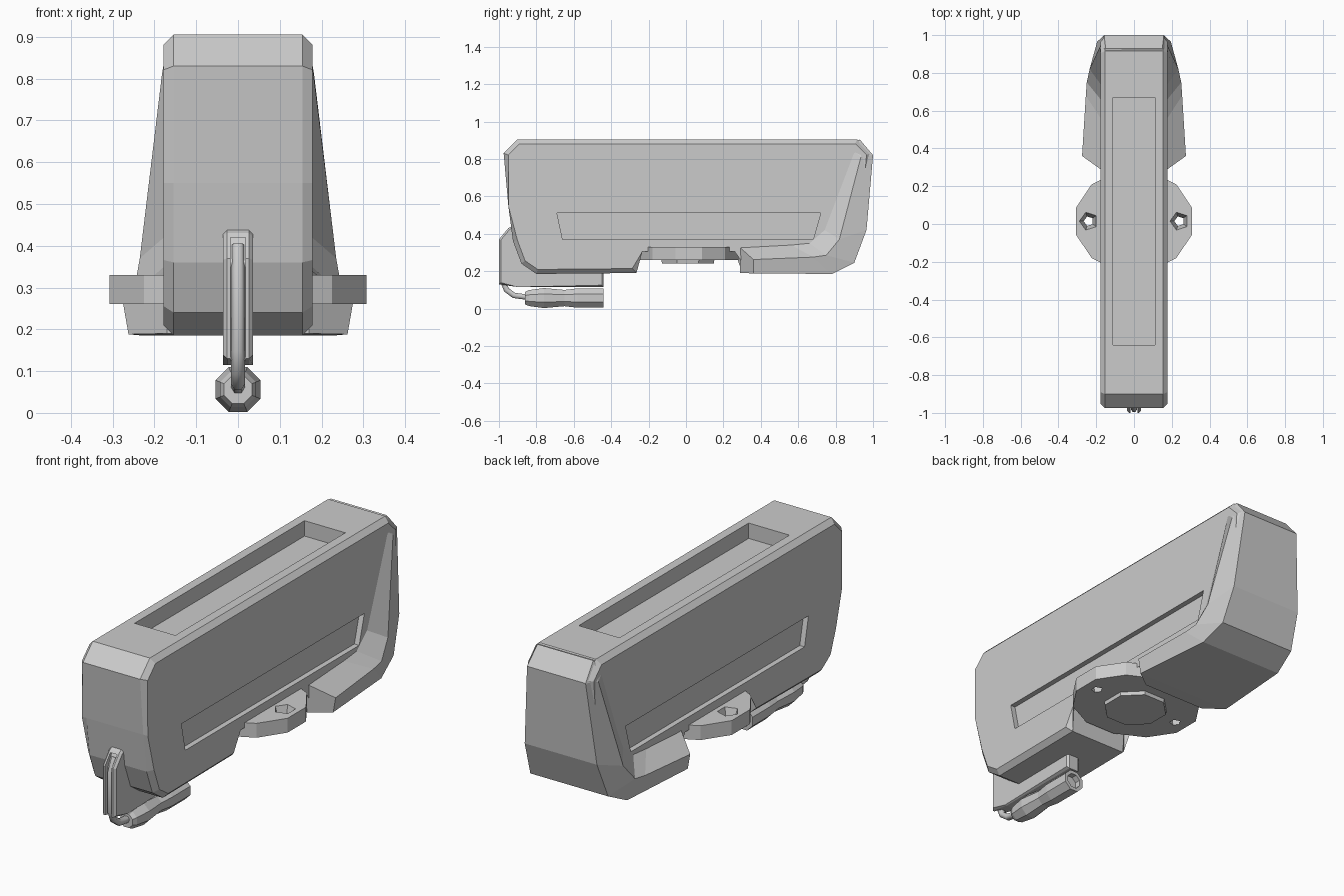
import bpy, bmesh, math
from mathutils import Vector

if "Cube" in bpy.data.objects:
    bpy.data.objects.remove(bpy.data.objects["Cube"])


def finish(bm, name):
    bmesh.ops.recalc_face_normals(bm, faces=bm.faces)
    me = bpy.data.meshes.new(name)
    bm.to_mesh(me)
    bm.free()
    ob = bpy.data.objects.new(name, me)
    bpy.context.collection.objects.link(ob)
    return ob


def prism(name, profile, x0, x1, chamfer=0.0):
    """Side profile (y, z) extruded along x, with chamfered rims."""
    bm = bmesh.new()
    a = [bm.verts.new((x0, y, z)) for y, z in profile]
    b = [bm.verts.new((x1, y, z)) for y, z in profile]
    bm.faces.new(a)
    bm.faces.new(b)
    for i in range(len(a)):
        j = (i + 1) % len(a)
        bm.faces.new((a[i], a[j], b[j], b[i]))
    if chamfer:
        rims = [e for e in bm.edges if abs(e.verts[0].co.x - e.verts[1].co.x) < 1e-6]
        bmesh.ops.bevel(bm, geom=rims, offset=chamfer, segments=1, affect='EDGES')
    return finish(bm, name)


def lathe(name, rings, sides, axis, centre, sx=1.0, sy=1.0):
    """Closed stack of polygon rings (position, radius) along y or z."""
    bm = bmesh.new()
    loops = []
    for p, r in rings:
        loop = []
        for i in range(sides):
            t = 2 * math.pi * (i + 0.5) / sides
            u, v = r * sx * math.cos(t), r * sy * math.sin(t)
            co = Vector((u, p, v)) if axis == 'Y' else Vector((u, v, p))
            loop.append(bm.verts.new(co + Vector(centre)))
        loops.append(loop)
    for a, b in zip(loops, loops[1:]):
        for i in range(sides):
            j = (i + 1) % sides
            bm.faces.new((a[i], a[j], b[j], b[i]))
    bm.faces.new(loops[0])
    bm.faces.new(loops[-1])
    return finish(bm, name)


def cut(target, cutter):
    cutter.hide_render = True
    cutter.hide_set(True)
    m = target.modifiers.new("cut", 'BOOLEAN')
    m.operation = 'DIFFERENCE'
    m.solver = 'EXACT'
    m.object = cutter


# Main slab body with the notch for the mounting disc
body = prism("main_body", [
    (-0.90, 0.905), (0.915, 0.905), (0.99, 0.83), (0.955, 0.42), (0.89, 0.25),
    (0.78, 0.195), (0.30, 0.195), (0.28, 0.33), (-0.255, 0.33), (-0.265, 0.19),
    (-0.80, 0.185), (-0.88, 0.24), (-0.925, 0.36), (-0.95, 0.55), (-0.975, 0.83)],
    -0.178, 0.178, 0.024)

# Long tray in the top and slots in both sides
cut(body, prism("top_tray_cutter", [(-0.64, 0.83), (0.67, 0.83), (0.67, 1.0), (-0.64, 1.0)],
                -0.11, 0.11))
slot = [(-0.69, 0.51), (0.72, 0.51), (0.68, 0.37), (-0.66, 0.37)]
for side, x0, x1 in (("left", -0.3, -0.152), ("right", 0.152, 0.3)):
    cut(body, prism(side + "_slot_cutter", slot, x0, x1))

# Flared rear housing: each station is inner, ridge and low point (x, y, z)
stations = [
    ((0.150, 0.915, 0.900), (0.155, 0.930, 0.900), (0.150, 0.930, 0.903)),
    ((0.177, 0.900, 0.840), (0.182, 0.935, 0.810), (0.158, 1.000, 0.820)),
    ((0.177, 0.740, 0.420), (0.235, 0.820, 0.370), (0.195, 0.965, 0.420)),
    ((0.177, 0.660, 0.350), (0.250, 0.750, 0.285), (0.210, 0.900, 0.245)),
    ((0.177, 0.560, 0.340), (0.255, 0.680, 0.275), (0.228, 0.780, 0.185)),
    ((0.170, 0.285, 0.330), (0.275, 0.360, 0.262), (0.262, 0.360, 0.188)),
]
bm = bmesh.new()
rows = []
for s in stations:
    row = [bm.verts.new(p) for p in s]
    row += [bm.verts.new((-x, y, z)) for x, y, z in reversed(s)]
    rows.append(row)
for a, b in zip(rows, rows[1:]):
    for i in range(6):
        j = (i + 1) % 6
        bm.faces.new((a[i], a[j], b[j], b[i]))
bm.faces.new(rows[0])
# Front end of the flare slopes in to the body beside the disc
last = rows[-1]
low = [bm.verts.new((x, 0.29, 0.19)) for x in (0.17, -0.17)]
bm.faces.new((last[0], last[1], last[2], low[0]))
bm.faces.new((last[5], last[4], last[3], low[1]))
bm.faces.new((low[0], last[2], last[3], low[1]))
bm.faces.new((last[0], low[0], low[1], last[5]))
rear = finish(bm, "rear_flare")

# Mounting disc with two funnel holes and a shallow boss underneath
disc = lathe("mounting_disc", [(0.26, 1.0), (0.33, 1.0)], 12, 'Z', (0, 0.015, 0),
             0.318, 0.275)
for side, x in (("left", -0.24), ("right", 0.24)):
    cut(disc, lathe(side + "_disc_hole_cutter", [(0.24, 0.02), (0.35, 0.056)], 5, 'Z',
                    (x, 0.015, 0)))
lathe("disc_boss", [(0.242, 0.15), (0.27, 0.155)], 8, 'Z', (0, 0.01, 0))

# Thin front bracket with a groove down its leading edge
bracket = prism("front_bracket", [
    (-0.92, 0.445), (-0.95, 0.43), (-1.0, 0.37), (-1.0, 0.13), (-0.90, 0.115),
    (-0.44, 0.115), (-0.44, 0.22), (-0.84, 0.27)], -0.036, 0.036, 0.010)
cut(bracket, prism("bracket_groove_cutter", [
    (-1.1, 0.42), (-0.945, 0.42), (-0.975, 0.36), (-0.975, 0.05), (-1.1, 0.05)],
    -0.018, 0.018))

# Cable running down the groove into the lamp barrel
curve = bpy.data.curves.new("cable", 'CURVE')
curve.dimensions = '3D'
curve.bevel_depth = 0.017
curve.bevel_resolution = 1
curve.use_fill_caps = True
path = [(-0.95, 0.40), (-0.978, 0.34), (-0.98, 0.15), (-0.96, 0.10), (-0.92, 0.07),
        (-0.84, 0.06)]
sp = curve.splines.new('POLY')
sp.points.add(len(path) - 1)
for p, (y, z) in zip(sp.points, path):
    p.co = (0, y, z, 1)
bpy.context.collection.objects.link(bpy.data.objects.new("cable", curve))

# Faceted barrel under the bracket, open at its rear end
barrel = lathe("lower_barrel", [
    (-0.86, 0.036), (-0.84, 0.046), (-0.76, 0.058), (-0.65, 0.047), (-0.58, 0.056),
    (-0.44, 0.056)], 8, 'Y', (0, 0, 0.056))
cut(barrel, lathe("barrel_bore_cutter", [(-0.47, 0.038), (-0.40, 0.038)], 8, 'Y',
                  (0, 0, 0.056)))
